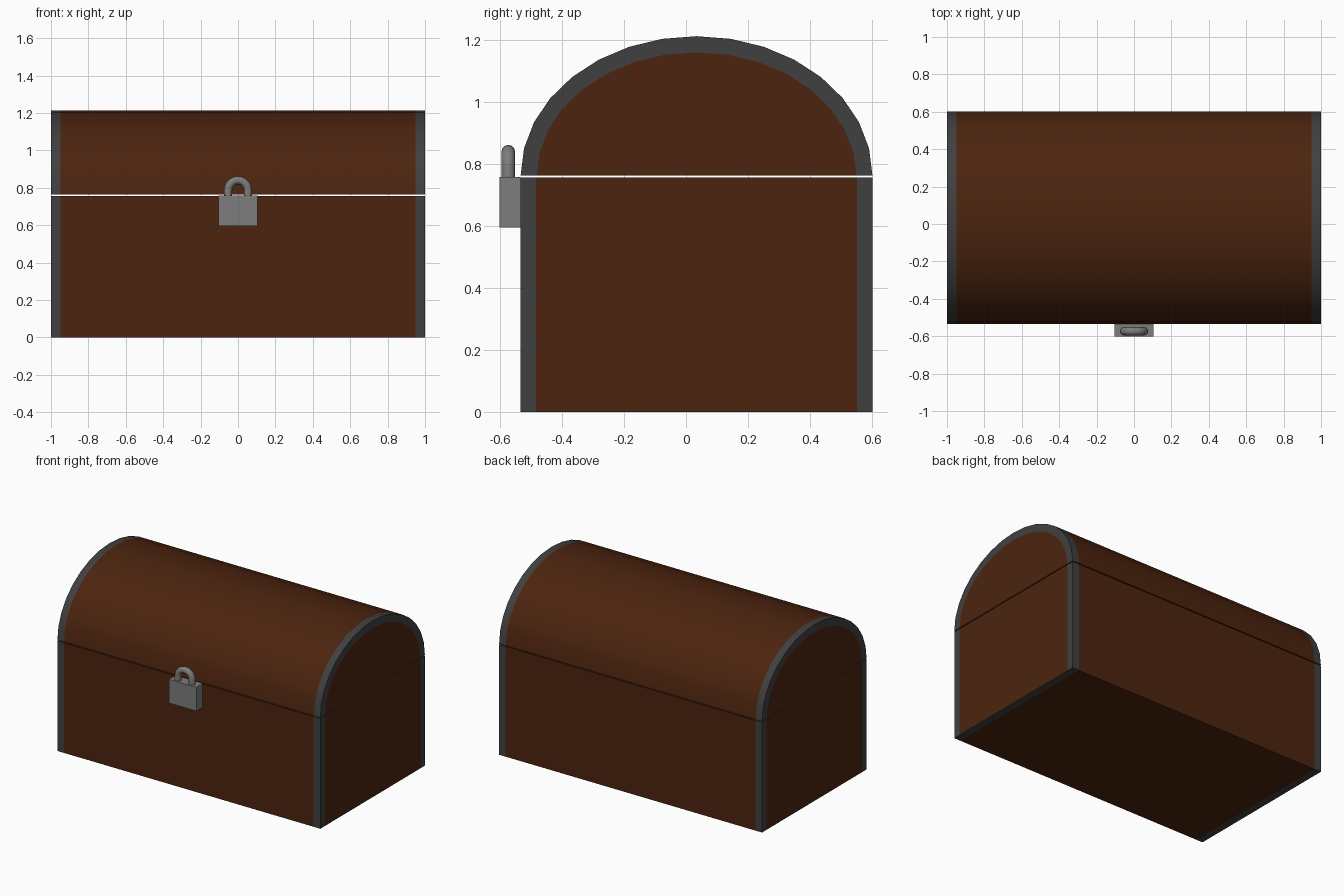
import bpy, bmesh, math

if "Cube" in bpy.data.objects:
    bpy.data.objects.remove(bpy.data.objects["Cube"])

def material(name, rgb):
    m = bpy.data.materials.new(name)
    m.diffuse_color = (*rgb, 1)
    m.use_nodes = True
    m.node_tree.nodes["Principled BSDF"].inputs["Base Color"].default_value = m.diffuse_color
    return m

WOOD = material("brown wood", (0.072, 0.0175, 0.0045))
TRIM = material("dark iron trim", (0.051, 0.051, 0.051))
STEEL = material("grey steel", (0.205, 0.205, 0.205))

CY, HALF, BAND = 0.034, 0.568, 0.05     # chest centre, half depth, trim width
RIM, GAP, RISE = 0.757, 0.763, 0.45     # base top, lid bottom, lid arch height

def finish(bm, name, mats, smooth=None):
    bmesh.ops.remove_doubles(bm, verts=bm.verts, dist=1e-5)
    bmesh.ops.recalc_face_normals(bm, faces=bm.faces)
    me = bpy.data.meshes.new(name)
    bm.to_mesh(me)
    bm.free()
    ob = bpy.data.objects.new(name, me)
    bpy.context.collection.objects.link(ob)
    for m in mats:
        me.materials.append(m)
    if smooth:
        bpy.ops.object.select_all(action='DESELECT')
        ob.select_set(True)
        bpy.context.view_layer.objects.active = ob
        bpy.ops.object.shade_smooth_by_angle(angle=math.radians(smooth))
    return ob

def chest_part(name, outer, inner, closing):
    """Extrude an open (y, z) profile along x, with trim bands at both ends.
    closing: whether the face closing the profile also carries the bands."""
    bm = bmesh.new()
    def face(pts, mat):
        bm.faces.new([bm.verts.new(p) for p in pts]).material_index = mat
    n = len(outer)
    xs = (-1, -1 + BAND, 1 - BAND, 1)
    # outer skin and closing face
    for i in range(n if closing else n - 1):
        a, b = outer[i], outer[(i + 1) % n]
        for x0, x1, mat in zip(xs, xs[1:], (1, 0, 1)):
            face([(x0, *a), (x1, *a), (x1, *b), (x0, *b)], mat)
    # end walls: trim strip around a wood panel
    for x in (-1, 1):
        for i in range(n - 1):
            face([(x, *outer[i]), (x, *outer[i + 1]),
                  (x, *inner[i + 1]), (x, *inner[i])], 1)
        face([(x, *p) for p in inner], 0)
    return finish(bm, name, (WOOD, TRIM), 30)

# domed lid
outer, inner = [], []
SEG = 16
for i in range(SEG + 1):
    t = math.pi * i / SEG
    c, s = -math.cos(t), math.sin(t)
    outer.append((CY + HALF * c, GAP + RISE * s))
    nx, nz = c / HALF, s / RISE
    k = 0.052 / math.hypot(nx, nz)
    inner.append((CY + HALF * c - nx * k, GAP + RISE * s - nz * k))
chest_part("chest_lid", outer, inner, True)

# base box: sides carry trim, split as left wall / floor / right wall
bm = bmesh.new()
xs = (-1, -1 + BAND, 1 - BAND, 1)
ys = (CY - HALF, CY - HALF + BAND, CY + HALF - BAND, CY + HALF)
def quad(pts, mat):
    bm.faces.new([bm.verts.new(p) for p in pts]).material_index = mat
for k, mat in enumerate((1, 0, 1)):
    a, b = xs[k], xs[k + 1]
    for y in (ys[0], ys[3]):
        quad([(a, y, 0), (b, y, 0), (b, y, RIM), (a, y, RIM)], mat)
    for j in range(3):
        c, d = ys[j], ys[j + 1]
        for z in (0, RIM):
            quad([(a, c, z), (b, c, z), (b, d, z), (a, d, z)], mat)
    c, d = ys[k], ys[k + 1]
    for x in (-1, 1):
        quad([(x, c, 0), (x, d, 0), (x, d, RIM), (x, c, RIM)], mat)
finish(bm, "chest_base", (WOOD, TRIM))

# padlock body
bm = bmesh.new()
bmesh.ops.create_cube(bm, size=1)
for v in bm.verts:
    v.co.x *= 0.208
    v.co.y = -0.568 + v.co.y * 0.068
    v.co.z = 0.677 + v.co.z * 0.164
finish(bm, "padlock_body", (STEEL,))

# padlock shackle: round bar swept over an arch
R, r, SY, SZ = 0.053, 0.022, -0.574, 0.787
path = [(math.pi, -0.04)] + [(math.pi * (1 - i / 12), 0) for i in range(13)] + [(0, -0.04)]
bm = bmesh.new()
rings = []
for t, drop in path:
    ring = []
    for j in range(12):
        u = 2 * math.pi * j / 12
        d = R + r * math.cos(u)
        ring.append(bm.verts.new((d * math.cos(t), SY + r * math.sin(u),
                                  SZ + d * math.sin(t) + drop)))
    rings.append(ring)
for p, q in zip(rings, rings[1:]):
    for j in range(12):
        bm.faces.new((p[j], p[(j + 1) % 12], q[(j + 1) % 12], q[j]))
bm.faces.new(rings[0])
bm.faces.new(rings[-1])
finish(bm, "padlock_shackle", (STEEL,), 40)
